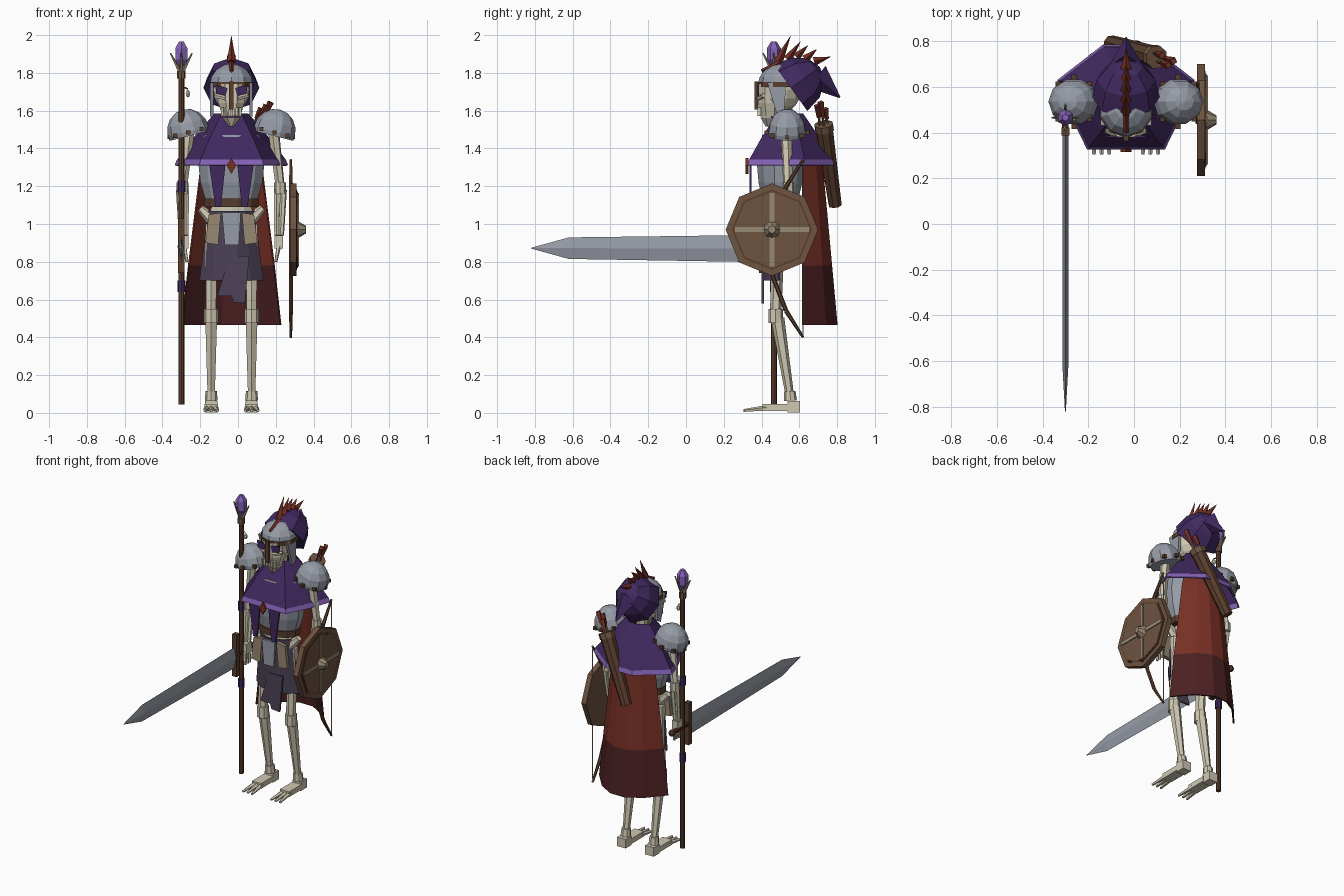
import bpy, bmesh
from math import sin, cos, pi
from mathutils import Vector, Matrix

if "Cube" in bpy.data.objects:
    bpy.data.objects.remove(bpy.data.objects["Cube"])


def colour(name, code):
    lin = []
    for i in range(3):
        c = int(code[2 * i:2 * i + 2], 16) / 255
        lin.append(c / 12.92 if c < 0.04 else ((c + 0.055) / 1.055) ** 2.4)
    m = bpy.data.materials.new(name)
    m.use_nodes = True
    m.diffuse_color = (*lin, 1)
    m.node_tree.nodes["Principled BSDF"].inputs["Base Color"].default_value = (*lin, 1)
    return m


bone, steel = colour("bone", "CFC8B2"), colour("steel", "969BA6")
purple, lilac = colour("purple", "40295F"), colour("lilac", "8462B4")
red, maroon = colour("red", "762F24"), colour("maroon", "4C2022")
wood, dark_wood = colour("wood", "6E5340"), colour("dark wood", "593E2D")
tan, cloth = colour("tan", "978872"), colour("grey cloth", "4D4357")
CX, SIDES = -0.035, (("left", 1), ("right", -1))


def finish(name, bm, *mats):
    bmesh.ops.recalc_face_normals(bm, faces=bm.faces)
    me = bpy.data.meshes.new(name)
    bm.to_mesh(me)
    bm.free()
    for m in mats:
        me.materials.append(m)
    ob = bpy.data.objects.new(name, me)
    bpy.context.collection.objects.link(ob)
    return ob


def skin(name, rows, mat, closed=True, caps=True):
    """Bridge rows of points into one surface."""
    bm = bmesh.new()
    vs = [[bm.verts.new(p) for p in row] for row in rows]
    n = len(rows[0])
    for a, b in zip(vs, vs[1:]):
        for i in range(n if closed else n - 1):
            j = (i + 1) % n
            bm.faces.new((a[i], a[j], b[j], b[i]))
    if closed and caps:
        bm.faces.new(vs[0])
        bm.faces.new(vs[-1])
    return finish(name, bm, mat)


def loft(name, x, y, rings, mat, n=10):
    """Stack elliptical rings of (z, rx, ry)."""
    angles = [2 * pi * (i + 0.5) / n for i in range(n)]
    return skin(name, [[(x + rx * cos(a), y + ry * sin(a), z) for a in angles]
                       for z, rx, ry in rings], mat)


def limb(name, a, b, r1, r2, mat, n=6):
    a, b = Vector(a), Vector(b)
    d = b - a
    rot = d.to_track_quat('Z', 'Y').to_matrix().to_4x4()
    bm = bmesh.new()
    bmesh.ops.create_cone(bm, cap_ends=True, segments=n, radius1=r1, radius2=r2,
                          depth=d.length, matrix=Matrix.Translation((a + b) / 2) @ rot)
    return finish(name, bm, mat)


def box(name, c, size, mat):
    bm = bmesh.new()
    bmesh.ops.create_cube(bm, size=1, matrix=Matrix.Translation(c) @ Matrix.Diagonal((*size, 1)))
    return finish(name, bm, mat)


def dome(name, c, size, axis, mat, n=10, rings=8, cut=0):
    """Ball stretched along an axis, optionally cut flat behind its centre."""
    bm = bmesh.new()
    bmesh.ops.create_uvsphere(bm, u_segments=n, v_segments=rings, radius=1)
    if cut is not None:
        r = bmesh.ops.bisect_plane(bm, geom=bm.verts[:] + bm.edges[:] + bm.faces[:],
                                   plane_co=(0, 0, cut), plane_no=(0, 0, 1), clear_inner=True)
        bmesh.ops.contextual_create(bm, geom=[e for e in r["geom_cut"]
                                              if isinstance(e, bmesh.types.BMEdge)])
    rot = Vector(axis).to_track_quat('Z', 'Y').to_matrix().to_4x4()
    bm.transform(Matrix.Translation(c) @ rot @ Matrix.Diagonal((*size, 1)))
    return finish(name, bm, mat)


def plate(name, outline, y, thick, mat):
    """Flat panel facing front; outline is (x from centre, z)."""
    return skin(name, [[(CX + x, yy, z) for x, z in outline] for yy in (y, y + thick)], mat)


def drape(name, rows, mat, cols=6, thick=0.01):
    """Curved sheet from rows of (z, half width, edge y, depth)."""
    ts = [2 * i / (cols - 1) - 1 for i in range(cols)]
    ob = skin(name, [[(CX + hw * t, y + d * (1 - t * t), z) for t in ts]
                     for z, hw, y, d in rows], mat, closed=False)
    ob.modifiers.new("thickness", 'SOLIDIFY').thickness = thick
    return ob


# Legs and feet
for side, s in SIDES:
    x = CX + s * 0.107
    limb(side + "_thigh", (x, 0.49, 1.0), (x, 0.475, 0.53), 0.036, 0.03, bone)
    limb(side + "_knee", (x, 0.475, 0.475), (x, 0.475, 0.55), 0.038, 0.038, bone, 8)
    limb(side + "_shin", (x, 0.485, 0.5), (x, 0.55, 0.09), 0.036, 0.022, bone)
    limb(side + "_ankle", (x, 0.553, 0.065), (x, 0.55, 0.115), 0.034, 0.03, bone, 8)
    box(side + "_heel", (x, 0.57, 0.032), (0.065, 0.065, 0.062), bone)
    box(side + "_midfoot", (x, 0.475, 0.028), (0.07, 0.14, 0.036), bone)
    for k in (-1, 0, 1):
        tip = (x + k * 0.034, 0.305, 0.012)
        limb(side + "_toe", (x + k * 0.022, 0.43, 0.026), tip, 0.016, 0.008, bone, 5)

# Pelvis, torso and belt
limb("spine", (CX, 0.51, 0.95), (CX, 0.53, 1.66), 0.035, 0.035, bone)
loft("pelvis", CX, 0.5, [(0.97, 0.09, 0.06), (1.04, 0.13, 0.08), (1.09, 0.11, 0.08)], bone)
for side, s in SIDES:
    limb(side + "_hip_bone", (CX + s * 0.1, 0.48, 1.02), (CX + s * 0.165, 0.48, 1.085), 0.035, 0.02, bone)
loft("breastplate", CX, 0.5, [(1.12, 0.14, 0.095), (1.22, 0.17, 0.12), (1.33, 0.182, 0.13),
                              (1.47, 0.15, 0.1)], steel, 12)
loft("belt", CX, 0.5, [(1.09, 0.148, 0.105), (1.135, 0.15, 0.108)], dark_wood, 12)

# Skirt, flap and hanging plates
drape("skirt", [(1.07, 0.115, 0.47, -0.065), (0.7, 0.163, 0.5, -0.085)], cloth)
plate("front_flap", [(-0.01, 0.83), (0.095, 0.83), (0.072, 0.58), (0.01, 0.585), (0, 0.62), (-0.075, 0.62)],
      0.4, 0.012, cloth)
plate("centre_tasset", [(-0.05, 1.06), (0.05, 1.06), (0.04, 0.89), (-0.035, 0.89)], 0.38, 0.015, steel)
for side, s in SIDES:
    plate(side + "_tasset", [(s * 0.055, 1.06), (s * 0.12, 1.05), (s * 0.138, 0.9), (s * 0.07, 0.89)],
          0.39, 0.025, tan)

# Back cape with a dark lower band
cape = drape("cape", [(1.5, 0.12, 0.61, 0.07), (1.3, 0.165, 0.62, 0.11), (0.78, 0.23, 0.62, 0.16),
                      (0.465, 0.265, 0.62, 0.19)], red)
cape.data.materials.append(maroon)
for f in cape.data.polygons:
    f.material_index = int(f.center.z < 0.78)

# Shoulder mantle with trim and front strips
half = [(0.17, -0.225), (0.25, -0.06), (0.3, 0.08), (0.1, 0.235)]
outline = half + [(-x, y) for x, y in reversed(half)]


def mantle_ring(z, k):
    return [(CX + x * k, 0.55 + y * k, z) for x, y in outline]


skin("mantle", [mantle_ring(*p) for p in ((1.585, 0.3), (1.46, 0.66), (1.34, 0.96))], purple, caps=False)
trim = skin("mantle_trim", [mantle_ring(1.342, 0.96), mantle_ring(1.312, 1)], lilac, caps=False)
trim.modifiers.new("thickness", 'SOLIDIFY').thickness = 0.01
for side, s in SIDES:
    plate(side + "_mantle_strip", [(s * 0.03, 1.33), (s * 0.12, 1.33), (s * 0.085, 1.09), (s * 0.055, 1.09)],
          0.335, 0.012, purple)
plate("pendant", [(0, 1.35), (0.025, 1.31), (0, 1.265), (-0.025, 1.31)], 0.315, 0.015, red)

# Arms and pauldrons
for side, s in SIDES:
    X = lambda d: CX + s * d
    limb(side + "_upper_arm", (X(0.225), 0.53, 1.48), (X(0.258), 0.54, 1.2), 0.03, 0.025, bone)
    limb(side + "_elbow", (X(0.258), 0.54, 1.16), (X(0.258), 0.54, 1.22), 0.032, 0.032, bone, 8)
    for d in (-0.018, 0.018):
        limb(side + "_forearm", (X(0.258 + d), 0.54, 1.18), (X(0.252 + d * 0.7), 0.51, 0.94), 0.018, 0.014, bone)
    box(side + "_palm", (X(0.25), 0.5, 0.905), (0.045, 0.06, 0.07), bone)
    for k in (-1, 0, 1):
        limb(side + "_finger", (X(0.25), 0.5 + k * 0.022, 0.88),
             (X(0.235), 0.49 + k * 0.025, 0.8), 0.013, 0.008, bone, 5)
    dome(side + "_pauldron", (X(0.228), 0.535, 1.49), (0.102, 0.112, 0.12), (s * 0.25, 0, 1), steel, cut=-0.2)
    for k in range(8):
        a = k * pi / 4
        box(side + "_stud", (X(0.228 + 0.098 * cos(a)), 0.535 + 0.108 * sin(a), 1.485 - 0.025 * cos(a)),
            (0.022, 0.022, 0.022), dark_wood)

# Skull
dome("skull", (CX, 0.5, 1.71), (0.1, 0.11, 0.12), (0, 0, 1), bone, cut=None)
loft("face", CX, 0.445, [(1.57, 0.05, 0.055), (1.64, 0.075, 0.07), (1.74, 0.09, 0.07)], bone, 8)
loft("chin", CX, 0.44, [(1.515, 0.012, 0.02), (1.565, 0.055, 0.05)], bone, 8)
for k in range(6):
    box("tooth", (CX + (k - 2.5) * 0.019, 0.388, 1.595), (0.013, 0.02, 0.045), bone)
for side, s in SIDES:
    plate(side + "_eye", [(s * 0.02, 1.72), (s * 0.085, 1.735), (s * 0.08, 1.69), (s * 0.03, 1.68)], 0.378, 0.009, purple)
    limb(side + "_cheekbone", (CX + s * 0.03, 0.385, 1.665), (CX + s * 0.088, 0.41, 1.68), 0.013, 0.012, bone, 5)
    cheek = [(0.43, 1.75), (0.53, 1.75), (0.52, 1.59), (0.485, 1.57)]
    skin(side + "_cheek_guard", [[(CX + s * d, y, z) for y, z in cheek] for d in (0.095, 0.112)], steel)

# Helmet, hood and plume
dome("helmet", (CX, 0.505, 1.735), (0.12, 0.125, 0.113), (0, 0, 1), steel)
loft("brow_band", CX, 0.505, [(1.725, 0.122, 0.127), (1.752, 0.122, 0.127)], dark_wood, 10)
box("nose_guard", (CX, 0.372, 1.68), (0.024, 0.018, 0.15), dark_wood)
dome("hood", (CX, 0.555, 1.72), (0.148, 0.15, 0.19), (0, 0.81, 0.58), purple, 8, 6)
limb("hood_tail", (CX, 0.69, 1.78), (CX, 0.815, 1.67), 0.075, 0.004, purple, 4)
tips = [(0.553, 1.995), (0.606, 1.965), (0.645, 1.945), (0.692, 1.925), (0.765, 1.885)]
for i, (y, z) in enumerate(tips):
    root = (CX, 0.49 + 0.047 * i, 1.86 + 0.012 * (i if i < 3 else 4 - i))
    limb("plume_spike", root, (CX, y, z), 0.024, 0.001, red, 4)
limb("helmet_ridge", (CX, 0.4, 1.81), (CX, 0.5, 1.855), 0.01, 0.014, red, 4)

# Quiver with arrows
top, base = Vector((0.095, 0.73, 1.52)), Vector((-0.1, 0.79, 1.1))
limb("quiver", base, top, 0.036, 0.048, dark_wood, 8)
limb("quiver_rim", top - (top - base) * 0.06, top + (top - base) * 0.02, 0.052, 0.052, wood, 8)
for dx, dy, k in ((0.02, 0, 0.3), (-0.015, 0.02, 0.22), (0.005, -0.02, 0.26)):
    off = Vector((dx, dy, 0))
    limb("arrow_shaft", top + off, top + off + (top - base) * k, 0.007, 0.007, wood, 4)
    limb("arrow_fletching", top + off + (top - base) * k * 0.4, top + off + (top - base) * k, 0.012, 0.018, red, 4)

# Staff with crystal
SX, SY = -0.3, 0.465
limb("staff", (SX, SY, 0.045), (SX, SY, 1.8), 0.016, 0.016, dark_wood, 8)
for z in (0.67, 1.2):
    limb("staff_wrap", (SX, SY, z - 0.03), (SX, SY, z + 0.03), 0.021, 0.021, purple, 8)
limb("staff_collar", (SX, SY, 1.77), (SX, SY, 1.81), 0.023, 0.023, wood, 8)
for dx, dy in ((1, 0), (-1, 0), (0, 1), (0, -1)):
    limb("staff_prong", (SX, SY, 1.79), (SX + dx * 0.058, SY + dy * 0.058, 1.905), 0.012, 0.004, tan, 5)
loft("crystal", SX, SY, [(1.835, 0.015, 0.015), (1.87, 0.037, 0.037), (1.93, 0.037, 0.037),
                         (1.965, 0.015, 0.015)], lilac, 6)
limb("charm_cord", (SX, SY, 1.73), (-0.265, 0.46, 1.715), 0.004, 0.004, wood, 4)
dome("charm", (-0.265, 0.46, 1.69), (0.014, 0.014, 0.02), (0, 0, 1), bone, 6, 4, None)

# Sword pointing forward
blade = [(0.4, 0.87, 0.072), (-0.62, 0.872, 0.057), (-0.82, 0.872, 0.002)]
skin("sword_blade", [[(SX - min(0.013, h), y, z), (SX, y, z + h), (SX + min(0.013, h), y, z), (SX, y, z - h)]
                     for y, z, h in blade], steel)
box("sword_guard", (SX, 0.405, 0.885), (0.034, 0.035, 0.29), dark_wood)
limb("sword_grip", (SX, 0.41, 0.88), (SX, 0.57, 0.88), 0.016, 0.016, maroon)
dome("sword_pommel", (SX, 0.58, 0.88), (0.024, 0.024, 0.024), (0, 0, 1), dark_wood, 6, 4, None)

# Octagonal shield
SC = Vector((0, 0.455, 0.97))
for name, a, b, r, mat in (("shield_rim", 0.275, 0.31, 0.245, wood), ("shield_groove", 0.3, 0.313, 0.213, dark_wood),
                           ("shield_face", 0.3, 0.317, 0.203, wood)):
    limb(name, SC + Vector((a, 0, 0)), SC + Vector((b, 0, 0)), r, r, mat, 8)
box("shield_bar_upright", SC + Vector((0.316, 0, 0)), (0.014, 0.026, 0.39), tan)
box("shield_bar_across", SC + Vector((0.316, 0, 0)), (0.014, 0.39, 0.026), tan)
limb("shield_boss", SC + Vector((0.31, 0, 0)), SC + Vector((0.36, 0, 0)), 0.05, 0.02, tan, 8)

# Bow behind the shield
path = [(0.62, 1.34), (0.53, 1.2), (0.46, 1.02), (0.445, 0.87), (0.46, 0.72), (0.53, 0.54), (0.62, 0.4)]
for i, ((y1, z1), (y2, z2)) in enumerate(zip(path, path[1:])):
    limb("bow_limb", (0.28, y1, z1), (0.28, y2, z2), 0.007 if i == 0 else 0.012, 0.007 if i == 5 else 0.012, dark_wood)
limb("bow_string", (0.28, 0.62, 1.34), (0.28, 0.62, 0.4), 0.003, 0.003, bone, 4)
